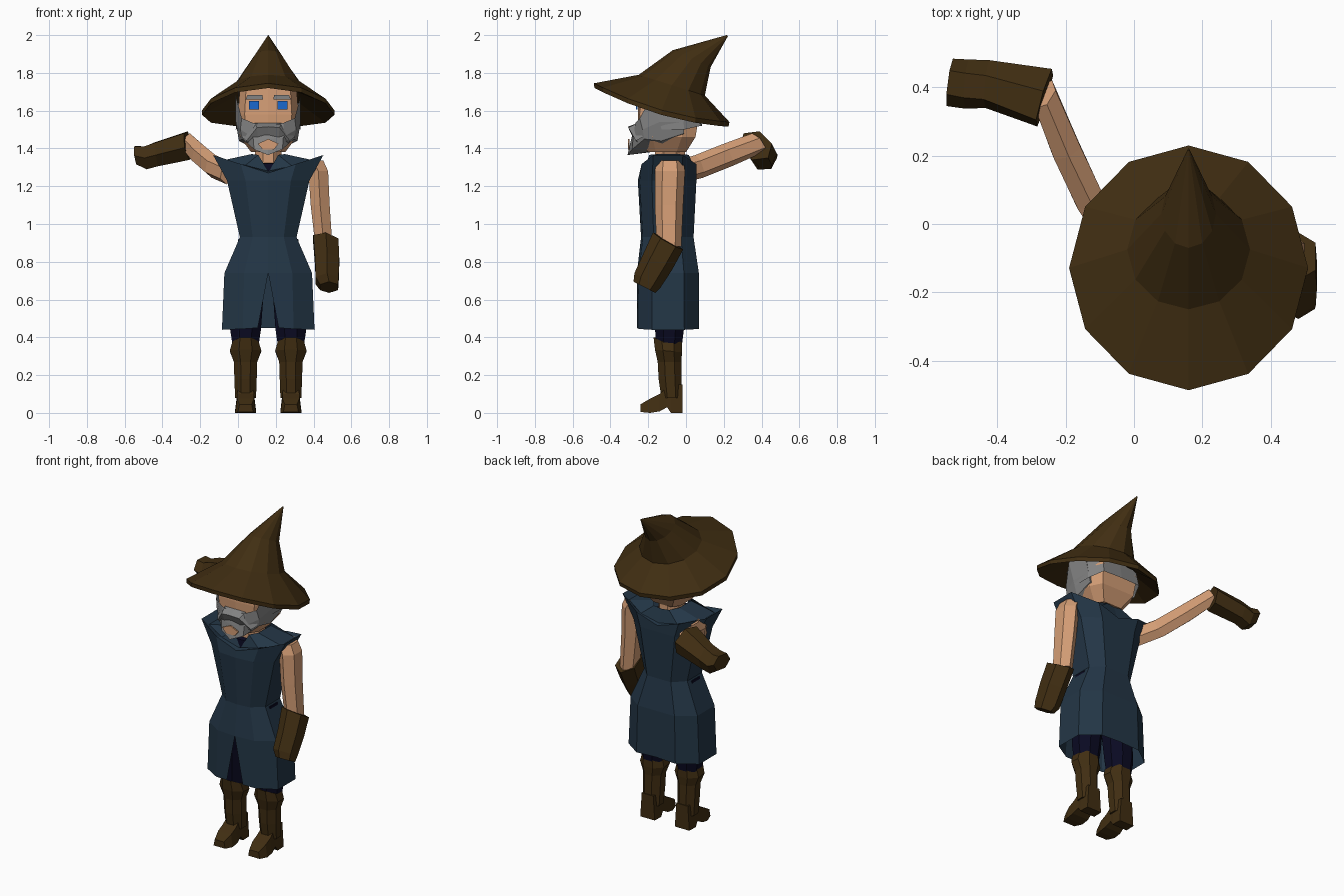
import bpy, bmesh, math
from mathutils import Vector

CX = 0.16  # centre line of the body


def mat(name, col):
    m = bpy.data.materials.new(name)
    m.diffuse_color = (*col, 1)
    return m


BROWN = mat("brown leather", (0.052, 0.027, 0.006))
TUNIC = mat("slate blue cloth", (0.017, 0.037, 0.062))
NAVY = mat("dark navy cloth", (0.003, 0.003, 0.016))
SKIN = mat("skin", (0.66, 0.34, 0.18))
GREY = mat("grey hair", (0.23, 0.23, 0.23))
BLUE = mat("eye blue", (0.01, 0.14, 0.62))


def loft(name, material, rows, closed=True, caps=(True, True), fix=True):
    """Skin faces between rows of points that all have the same length."""
    bm = bmesh.new()
    vs = [[bm.verts.new(p) for p in r] for r in rows]
    n = len(rows[0])
    for a, b in zip(vs, vs[1:]):
        for i in range(n if closed else n - 1):
            j = (i + 1) % n
            bm.faces.new((a[i], a[j], b[j], b[i]))
    if closed and caps[0]:
        bm.faces.new(vs[0])
    if closed and caps[1]:
        bm.faces.new(vs[-1])
    bmesh.ops.remove_doubles(bm, verts=bm.verts, dist=0.0005)
    if fix:
        bmesh.ops.recalc_face_normals(bm, faces=bm.faces)
    me = bpy.data.meshes.new(name)
    bm.to_mesh(me)
    bm.free()
    me.materials.append(material)
    ob = bpy.data.objects.new(name, me)
    bpy.context.collection.objects.link(ob)
    return ob


def mirror_row(half):
    """Half outline (offset x, y, z) from front centre to back centre, as a full loop."""
    return ([(CX + x, y, z) for x, y, z in half]
            + [(CX - x, y, z) for x, y, z in reversed(half)])


def body_row(w, yf, yb, zc, zs=None, k=0.55, gap=0, zf=None):
    """Boxy body outline; zs lifts the sides, gap splits the front, zf moves the front centre."""
    zs = zc if zs is None else zs
    d = yb - yf
    zm = zc + (zs - zc) * k
    return mirror_row([(gap, yf, zc if zf is None else zf), (k * w, yf + 0.01, zm),
                       (w, yf + d * 0.24, zs), (w, yb - d * 0.24, zs),
                       (k * w, yb, zm), (0, yb, zc)])


def oval(x, rx, yf, yb, zf, zb, n=8, z_bend=0):
    """Oval outline whose height runs from zf at the front to zb at the back."""
    out = []
    for i in range(n):
        a = 2 * math.pi * (i + (0.5 if n == 8 else 0)) / n
        c = math.cos(a)
        z = (zf + zb) / 2 + (zf - zb) / 2 * c - z_bend * (1 - c * c)
        out.append((x + rx * math.sin(a), (yf + yb) / 2 - (yb - yf) / 2 * c, z))
    return out


def tube(name, material, rings, n=6):
    rows = []
    for c, u, v in rings:
        rows.append([Vector(c) + Vector(u) * math.cos(a) + Vector(v) * math.sin(a)
                     for a in [2 * math.pi * (i + 0.5) / n for i in range(n)]])
    return loft(name, material, rows)


def plate(name, material, pts, y, t=0.008):
    """Thin plate facing the front."""
    return loft(name, material, [[(CX + x, y, z) for x, z in pts],
                                 [(CX + x, y + t, z) for x, z in pts]])


# Hat: brim underside, brim edge, crown and bent tip
loft("hat", BROWN, [
    oval(CX, 0.165, -0.24, 0.06, 1.735, 1.63, 12),
    oval(CX, 0.35, -0.485, 0.225, 1.72, 1.515, 12, 0.04),
    oval(CX, 0.35, -0.487, 0.23, 1.745, 1.54, 12, 0.04),
    oval(CX, 0.18, -0.25, 0.10, 1.79, 1.68, 12),
    oval(CX, 0.08, -0.07, 0.13, 1.92, 1.83, 12),
    oval(CX, 0.002, 0.215, 0.222, 2.0, 1.995, 12)])

# Head and neck
loft("head", SKIN, [
    body_row(0.09, -0.21, 0.0, 1.38, k=0.7),
    body_row(0.15, -0.25, 0.05, 1.46, k=0.75),
    body_row(0.16, -0.255, 0.07, 1.58, k=0.78),
    body_row(0.15, -0.25, 0.0, 1.725, k=0.78)])
loft("neck", SKIN, [oval(CX, 0.075, -0.17, 0.0, 1.24, 1.24),
                    oval(CX, 0.075, -0.17, 0.0, 1.42, 1.42)])
loft("undershirt", NAVY, [oval(CX, 0.095, -0.215, 0.015, 1.18, 1.18),
                          oval(CX, 0.085, -0.205, 0.01, 1.32, 1.33)])

# Hair around the back and sides
loft("hair", GREY, [
    mirror_row([(0.168, -0.13, 1.50), (0.172, -0.01, 1.50), (0.13, 0.08, 1.52), (0, 0.085, 1.52)]),
    mirror_row([(0.168, -0.17, 1.68), (0.168, -0.02, 1.64), (0.12, 0.06, 1.63), (0, 0.065, 1.63)])],
    closed=False)

# Beard: top edge, middle, lower edge, then tucked under the chin
loft("beard", GREY, [
    mirror_row([(0, -0.27, 1.52), (0.08, -0.268, 1.535), (0.14, -0.245, 1.56),
                (0.172, -0.18, 1.68), (0.172, -0.03, 1.64)]),
    mirror_row([(0, -0.29, 1.45), (0.08, -0.28, 1.46), (0.148, -0.23, 1.50),
                (0.172, -0.14, 1.54), (0.17, -0.01, 1.54)]),
    mirror_row([(0, -0.31, 1.365), (0.075, -0.285, 1.395), (0.135, -0.22, 1.45),
                (0.155, -0.13, 1.44), (0.155, -0.01, 1.48)]),
    mirror_row([(0, -0.19, 1.38), (0.05, -0.18, 1.385), (0.08, -0.16, 1.40),
                (0.09, -0.12, 1.41), (0.1, -0.02, 1.45)])], closed=False)
loft("moustache", GREY, [
    mirror_row([(0, -0.255, 1.535), (0.07, -0.255, 1.535), (0.14, -0.23, 1.46)]),
    mirror_row([(0, -0.308, 1.515), (0.06, -0.305, 1.51), (0.115, -0.265, 1.44)]),
    mirror_row([(0, -0.28, 1.465), (0.055, -0.28, 1.455), (0.105, -0.25, 1.425)])], closed=False)
plate("mouth", SKIN, [(-0.055, 1.425), (0, 1.45), (0.055, 1.425), (0.03, 1.395), (-0.03, 1.395)],
      -0.306)

# Eyes and brows
for s, side in ((-1, "left"), (1, "right")):
    plate(side + "_eye", BLUE, [(s * 0.048, 1.605), (s * 0.103, 1.605),
                                (s * 0.103, 1.65), (s * 0.048, 1.65)], -0.264)
    plate(side + "_brow", GREY, [(s * 0.028, 1.658), (s * 0.12, 1.66),
                                 (s * 0.11, 1.682), (s * 0.03, 1.682)], -0.266)

# Tunic: split skirt up to the collar
loft("tunic", TUNIC, [
    body_row(0.245, -0.26, 0.07, 0.45, 0.44, gap=0.055),
    body_row(0.232, -0.26, 0.068, 0.74),
    body_row(0.15, -0.238, 0.04, 0.93),
    body_row(0.218, -0.255, 0.055, 1.23),
    body_row(0.292, -0.245, 0.055, 1.27, 1.365, k=0.5),
    body_row(0.25, -0.22, 0.04, 1.28, 1.335, k=0.5),
    body_row(0.088, -0.205, 0.015, 1.36, 1.37, k=0.6, zf=1.27)],
    closed=False)

# Trousers and boots
for s, side in ((-1, "left"), (1, "right")):
    x = CX + s * 0.12
    loft(side + "_trouser_leg", NAVY, [
        oval(x, 0.07, -0.16, -0.02, 0.33, 0.33), oval(x, 0.088, -0.17, -0.005, 0.44, 0.44),
        oval(x - s * 0.01, 0.09, -0.19, 0.005, 0.6, 0.6),
        oval(x - s * 0.03, 0.1, -0.21, 0.01, 0.76, 0.76),
        oval(x - s * 0.04, 0.085, -0.2, 0.0, 0.92, 0.92)])
    loft(side + "_boot", BROWN, [
        oval(x, 0.06, -0.135, -0.018, 0.08, 0.08), oval(x, 0.064, -0.15, -0.018, 0.18, 0.18),
        oval(x, 0.067, -0.155, -0.02, 0.27, 0.27), oval(x, 0.09, -0.17, -0.015, 0.335, 0.32),
        oval(x, 0.075, -0.178, -0.015, 0.405, 0.40, z_bend=0.03)])
    # Foot: sections from toe to heel (y, half width, bottom, top)
    foot = [(-0.242, 0.04, 0.005, 0.045), (-0.19, 0.056, 0.0, 0.075), (-0.14, 0.056, 0.008, 0.1),
            (-0.1, 0.05, 0.03, 0.14), (-0.08, 0.052, 0.0, 0.15), (-0.018, 0.05, 0.0, 0.15)]
    loft(side + "_foot", BROWN, [[(x - w, y, b), (x + w, y, b), (x + w * 0.8, y, t),
                                  (x - w * 0.8, y, t)] for y, w, b, t in foot])

# Hanging arm and its glove
tube("hanging_arm", SKIN, [
    ((0.40, -0.085, 1.335), (0.06, 0, 0), (0, 0.07, 0)),
    ((0.425, -0.085, 1.28), (0.06, 0, 0), (0, 0.08, 0)),
    ((0.435, -0.09, 1.10), (0.058, 0, 0), (0, 0.075, 0)),
    ((0.455, -0.09, 0.88), (0.052, 0, 0), (0, 0.065, 0))])
tube("hanging_glove", BROWN, [
    ((0.465, -0.095, 0.91), (0.077, 0, -0.01), (0, 0.08, -0.045)),
    ((0.472, -0.15, 0.80), (0.074, 0, 0), (0, 0.075, -0.045)),
    ((0.472, -0.205, 0.70), (0.07, 0, 0), (0, 0.068, -0.04)),
    ((0.482, -0.22, 0.665), (0.055, 0, 0), (0, 0.058, -0.03))])

# Raised arm reaching back, and its glove
tube("raised_arm", SKIN, [
    ((-0.05, -0.06, 1.27), (0.045, 0.02, 0), (0.01, -0.01, 0.06)),
    ((-0.13, 0.07, 1.305), (0.045, 0.02, 0), (0.01, -0.02, 0.06)),
    ((-0.20, 0.22, 1.365), (0.045, 0.02, 0), (0.01, -0.025, 0.058)),
    ((-0.265, 0.38, 1.43), (0.035, 0.03, 0), (0.01, -0.03, 0.05))])
tube("raised_glove", BROWN, [
    ((-0.262, 0.37, 1.415), (0.01, 0.06, 0.05), (0.025, 0.065, -0.065)),
    ((-0.43, 0.41, 1.37), (0, 0.055, 0.04), (0.01, 0.045, -0.06)),
    ((-0.49, 0.41, 1.35), (0, 0.06, 0.035), (0.01, 0.04, -0.06)),
    ((-0.54, 0.415, 1.365), (0.005, 0.06, 0.03), (0.01, 0.035, -0.045))])
